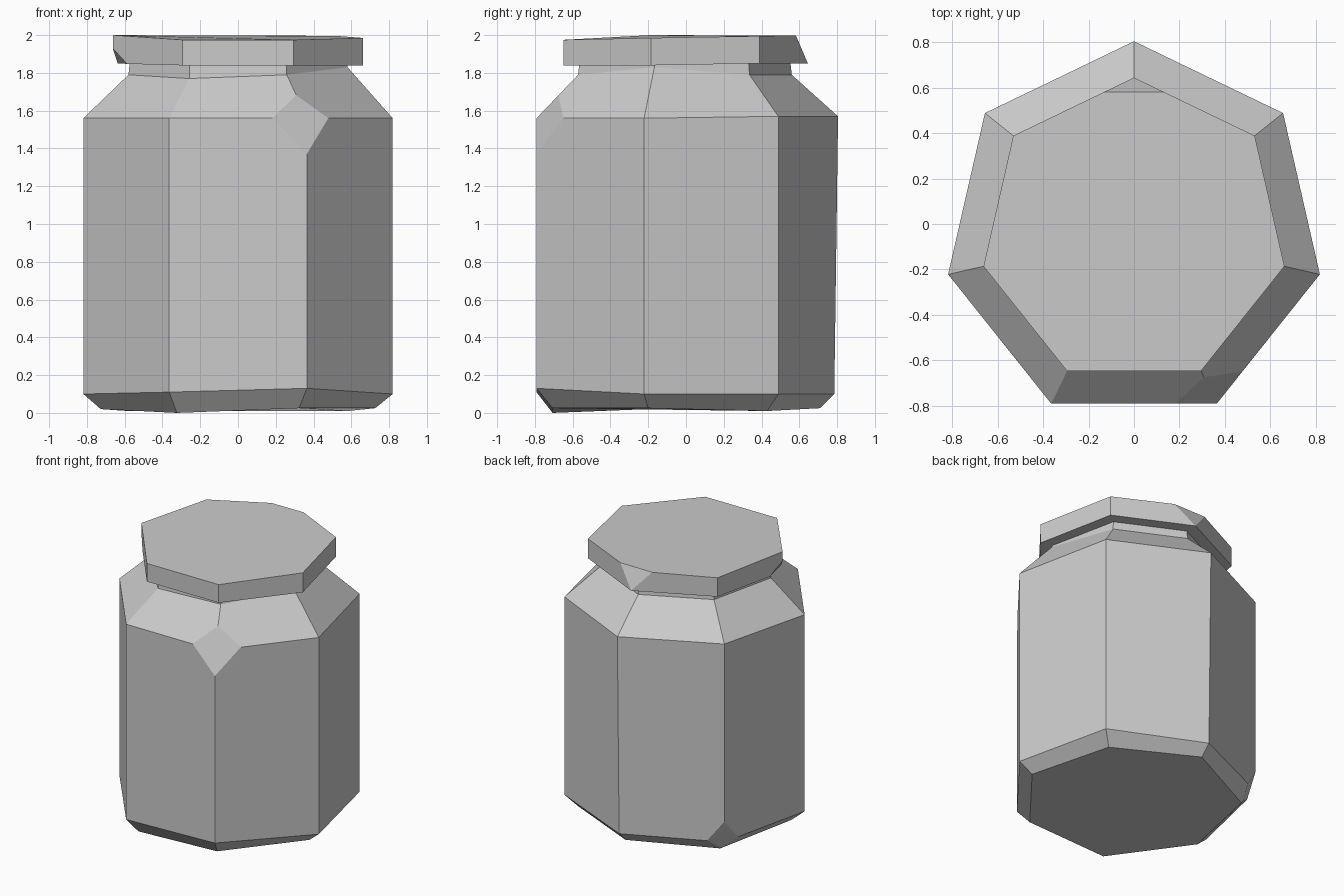
import bpy, bmesh
from math import sin, cos, tau
from mathutils import Vector

SIDES = 7
cube = bpy.data.objects.get("Cube")
if cube:
    bpy.data.objects.remove(cube, do_unlink=True)

grey = bpy.data.materials.new("plain_grey")
grey.use_nodes = True
colour = (0.6, 0.6, 0.6, 1)
grey.diffuse_color = colour
grey.node_tree.nodes["Principled BSDF"].inputs["Base Color"].default_value = colour


def corner(k, radius, z):
    """Corner k of the seven-sided outline, counted clockwise from the back."""
    a = tau * k / SIDES
    return Vector((radius * sin(a), radius * cos(a) - 0.035, z))


def ring(radius, z, offsets=(0,) * SIDES, back_inset=0):
    """One slightly uneven cross-section; offsets are in hundredths."""
    return [corner(k, radius - (back_inset if k == 0 else 0), z + d / 100)
            for k, d in enumerate(offsets)]


def chip(bm, k, radius, tip_z, edge_z, fraction):
    """Knock a flat chip off corner k."""
    tip = corner(k, radius, tip_z)
    here = corner(k, radius, edge_z)
    a, b = (here.lerp(corner(k + s, radius, edge_z), fraction) for s in (-1, 1))
    normal = (a - tip).cross(b - tip).normalized()
    if normal.dot(here - a) < 0:
        normal.negate()
    cut = bmesh.ops.bisect_plane(bm, geom=bm.verts[:] + bm.edges[:] + bm.faces[:],
                                 plane_co=tip, plane_no=normal, dist=1e-5,
                                 clear_outer=True)
    edges = [e for e in cut["geom_cut"]
             if isinstance(e, bmesh.types.BMEdge) and e.is_boundary]
    bmesh.ops.edgeloop_fill(bm, edges=edges)


def build(name, rings, chips):
    """Loft the rings, cap both ends and cut the chips."""
    bm = bmesh.new()
    loops = [[bm.verts.new(p) for p in r] for r in rings]
    for low, high in zip(loops, loops[1:]):
        for k in range(SIDES):
            n = (k + 1) % SIDES
            bm.faces.new((low[k], low[n], high[n], high[k]))
    bm.faces.new(loops[0])
    bm.faces.new(loops[-1])
    for c in chips:
        chip(bm, *c)
    bmesh.ops.recalc_face_normals(bm, faces=bm.faces[:])
    mesh = bpy.data.meshes.new(name)
    bm.to_mesh(mesh)
    bm.free()
    mesh.materials.append(grey)
    obj = bpy.data.objects.new(name, mesh)
    bpy.context.scene.collection.objects.link(obj)


# Jar: chamfered base, straight wall, sloped shoulder and short neck
build("jar_body", [
    ring(0.745, 0, (2.5, 1, 2.5, 2.5, 0, 2, 1)),
    ring(0.84, 0.10, (0, 0, 0, 3, 1, 0, 0), back_inset=0.02),
    ring(0.84, 1.56, (1, 1, 0, 0, 0, 0, 1)),
    ring(0.595, 1.79, (0, 0, 4, 0, -2, 0, 0)),
    ring(0.585, 1.88),
], [
    (3, 0.84, 1.37, 1.56, 0.25),
    (6, 0.84, 0.25, 0.10, 0.17),
])

# Lid: flat cap with a chipped back rim and a chipped lower corner
build("jar_lid", [
    ring(0.68, 1.84, (1, 1, 0, 0, 0, 1, 1)),
    ring(0.68, 1.98, (2, 1.5, 0.5, -0.5, -0.5, 2, 1)),
], [
    (0, 0.68, 1.85, 2.0, 0.25),
    (5, 0.68, 1.93, 1.85, 0.2),
])
